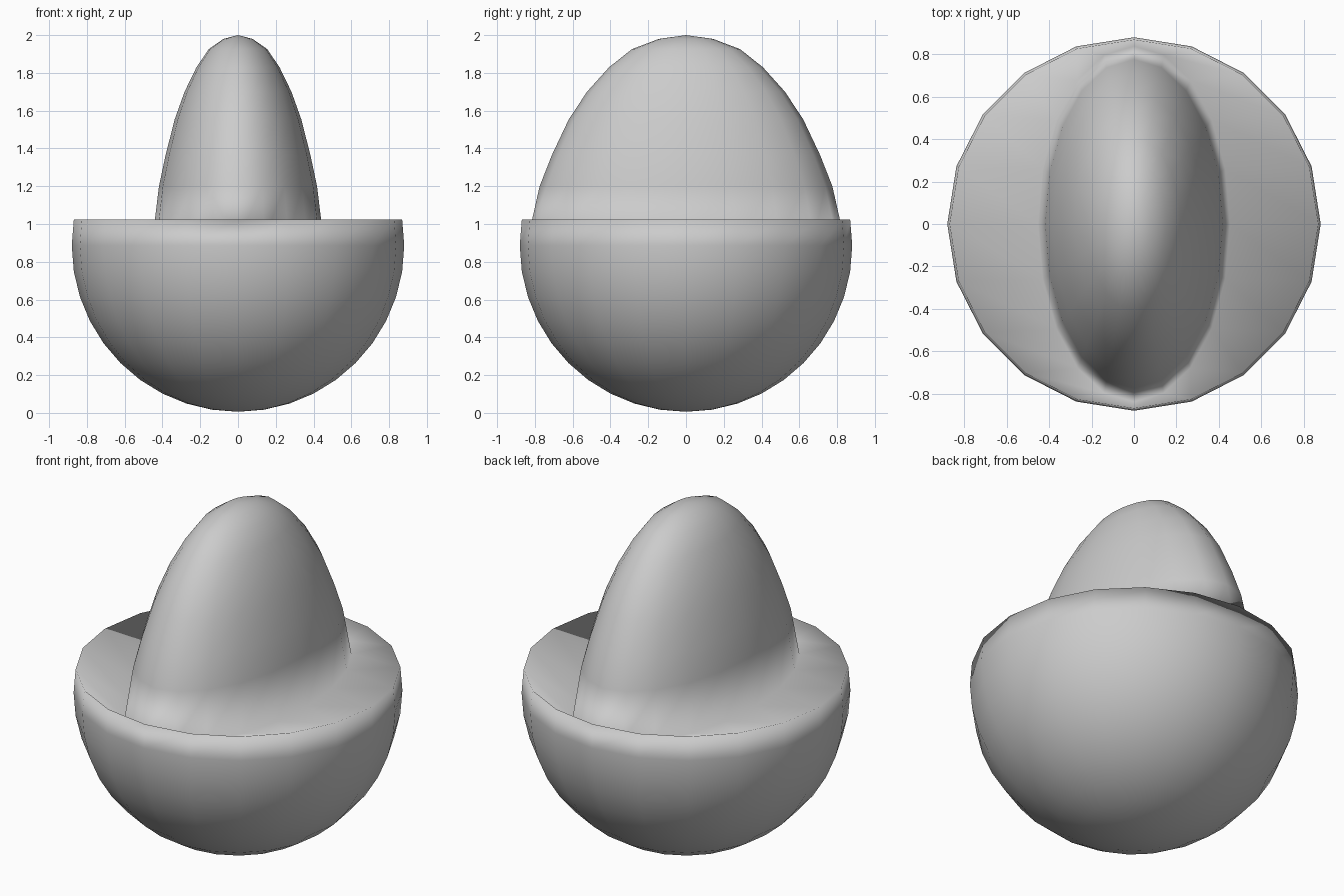
import bpy
import bmesh
from math import sin, cos, pi, radians

if "Cube" in bpy.data.objects:
    bpy.data.objects.remove(bpy.data.objects["Cube"])

SIDES = 20

# Bowl profile: the lower part of a sphere, ending just above its equator
R, CENTRE = 0.88, 0.886
BOWL = [(R * sin(radians(9 * k)), CENTRE - R * cos(radians(9 * k)))
        for k in range(1, 12)]

# Crest profile (half depth, height) from the sunken top of the bowl to the tip
CREST = [(0.838, 0.92), (0.775, 1.2), (0.71, 1.365), (0.62, 1.555),
         (0.524, 1.70), (0.407, 1.83), (0.286, 1.926), (0.143, 1.98)]
CREST_WIDTH = 0.54

bm = bmesh.new()


def ring(radius, z, squeeze=1.0):
    return [bm.verts.new((squeeze * radius * cos(2 * pi * i / SIDES),
                          radius * sin(2 * pi * i / SIDES), z))
            for i in range(SIDES)]


rings = [ring(r, z) for r, z in BOWL]
rings += [ring(r, z, CREST_WIDTH) for r, z in CREST]
bottom = bm.verts.new((0, 0, CENTRE - R))
tip = bm.verts.new((0, 0, 2.0))

# Skin the rings and close both poles
for i in range(SIDES):
    j = (i + 1) % SIDES
    for a, b in zip(rings, rings[1:]):
        bm.faces.new((a[i], a[j], b[j], b[i]))
    bm.faces.new((bottom, rings[0][j], rings[0][i]))
    bm.faces.new((tip, rings[-1][i], rings[-1][j]))

bmesh.ops.recalc_face_normals(bm, faces=bm.faces[:])
for f in bm.faces:
    f.smooth = True

# One continuous smooth surface: the bowl, its top and the crest
mesh = bpy.data.meshes.new("bowl_with_crest")
bm.to_mesh(mesh)
bm.free()
bpy.context.collection.objects.link(bpy.data.objects.new("bowl_with_crest", mesh))
